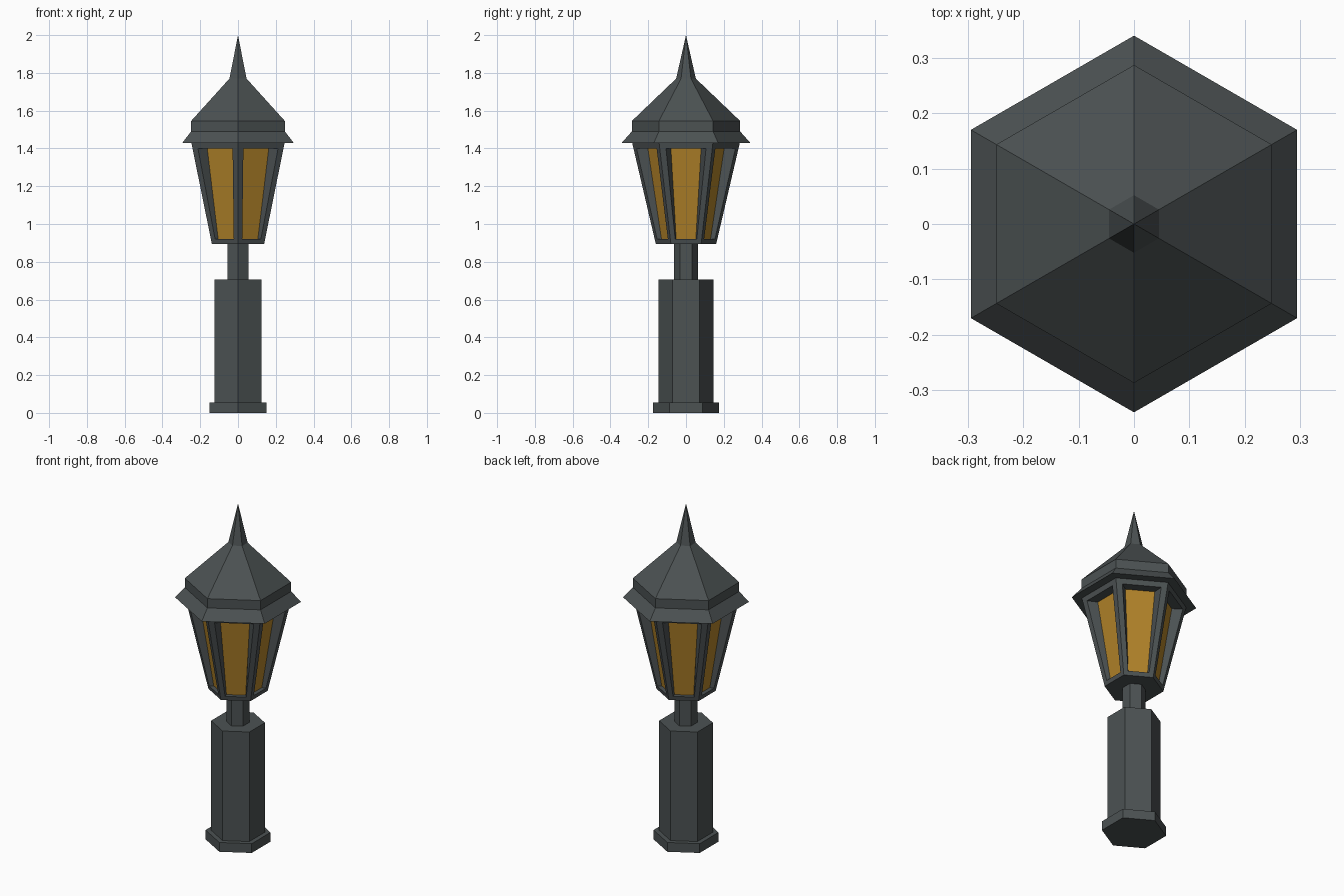
import bpy, bmesh, math

if "Cube" in bpy.data.objects:
    bpy.data.objects.remove(bpy.data.objects["Cube"])


def material(name, rgb):
    m = bpy.data.materials.new(name)
    m.diffuse_color = (*rgb, 1)
    m.use_nodes = True
    m.node_tree.nodes["Principled BSDF"].inputs["Base Color"].default_value = m.diffuse_color
    return m


iron = material("dark iron", (0.072, 0.084, 0.086))
amber = material("amber glass", (0.44, 0.225, 0.022))
C30 = math.cos(math.radians(30))


def finish(bm, name, mat):
    bmesh.ops.remove_doubles(bm, verts=bm.verts, dist=1e-5)
    me = bpy.data.meshes.new(name)
    bm.to_mesh(me)
    bm.free()
    me.materials.append(mat)
    ob = bpy.data.objects.new(name, me)
    bpy.context.collection.objects.link(ob)
    return ob


def hex_lathe(name, profile):
    """Closed six-sided solid through (corner radius, z) points."""
    bm = bmesh.new()
    rings = []
    for r, z in profile:
        if r == 0:
            rings.append([bm.verts.new((0, 0, z))] * 6)
        else:
            rings.append([bm.verts.new((r * math.cos(math.radians(30 + 60 * i)),
                                        r * math.sin(math.radians(30 + 60 * i)), z))
                          for i in range(6)])
    for a, b in zip(rings, rings[1:]):
        for i in range(6):
            j = (i + 1) % 6
            bm.faces.new(list(dict.fromkeys((a[i], a[j], b[j], b[i]))))
    bm.faces.new(rings[0][::-1])
    if profile[-1][0]:
        bm.faces.new(rings[-1])
    return finish(bm, name, iron)


def hex_quads(name, quads, mat):
    """Repeat quads of (outward, sideways, z) points on all six sides."""
    bm = bmesh.new()
    for k in range(6):
        c, s = math.cos(k * math.pi / 3), math.sin(k * math.pi / 3)
        for q in quads:
            bm.faces.new([bm.verts.new((c * a - s * w, s * a + c * w, z)) for a, w, z in q])
    return finish(bm, name, mat)


# Post
hex_lathe("base", [(0.175, 0), (0.175, 0.055)])
hex_lathe("column", [(0.145, 0.055), (0.145, 0.705)])
hex_lathe("neck", [(0.063, 0.705), (0.063, 0.895)])

# Lantern: tapered frame with an opening on each side, glass set behind it
Z0, Z1, A0, A1 = 0.895, 1.43, 0.16 * C30, 0.285 * C30


def apothem(z):
    return A0 + (A1 - A0) * (z - Z0) / (Z1 - Z0)


def trapezoid(lo, hi):
    (a0, w0, z0), (a1, w1, z1) = lo, hi
    return [(a0, -w0, z0), (a0, w0, z0), (a1, w1, z1), (a1, -w1, z1)]


outer = trapezoid((A0, 0.08, Z0), (A1, 0.1425, Z1))
opening = trapezoid((apothem(0.92), 0.057, 0.92), (apothem(1.4), 0.106, 1.4))
pane = trapezoid((0.12, 0.052, 0.92), (0.187, 0.08, 1.4))
frame = []
for a, b in ((outer, opening), (opening, pane)):
    for i in range(4):
        j = (i + 1) % 4
        frame.append([a[i], a[j], b[j], b[i]])
frame.append([(0, 0, Z0), outer[1], outer[0]])
hex_quads("lantern_frame", frame, iron)
hex_quads("glass_panes", [pane], amber)

# Roof with flared eave, band, slope and spike
hex_lathe("roof", [(0.34, 1.43), (0.287, 1.49), (0.287, 1.545), (0.052, 1.77), (0, 2)])
